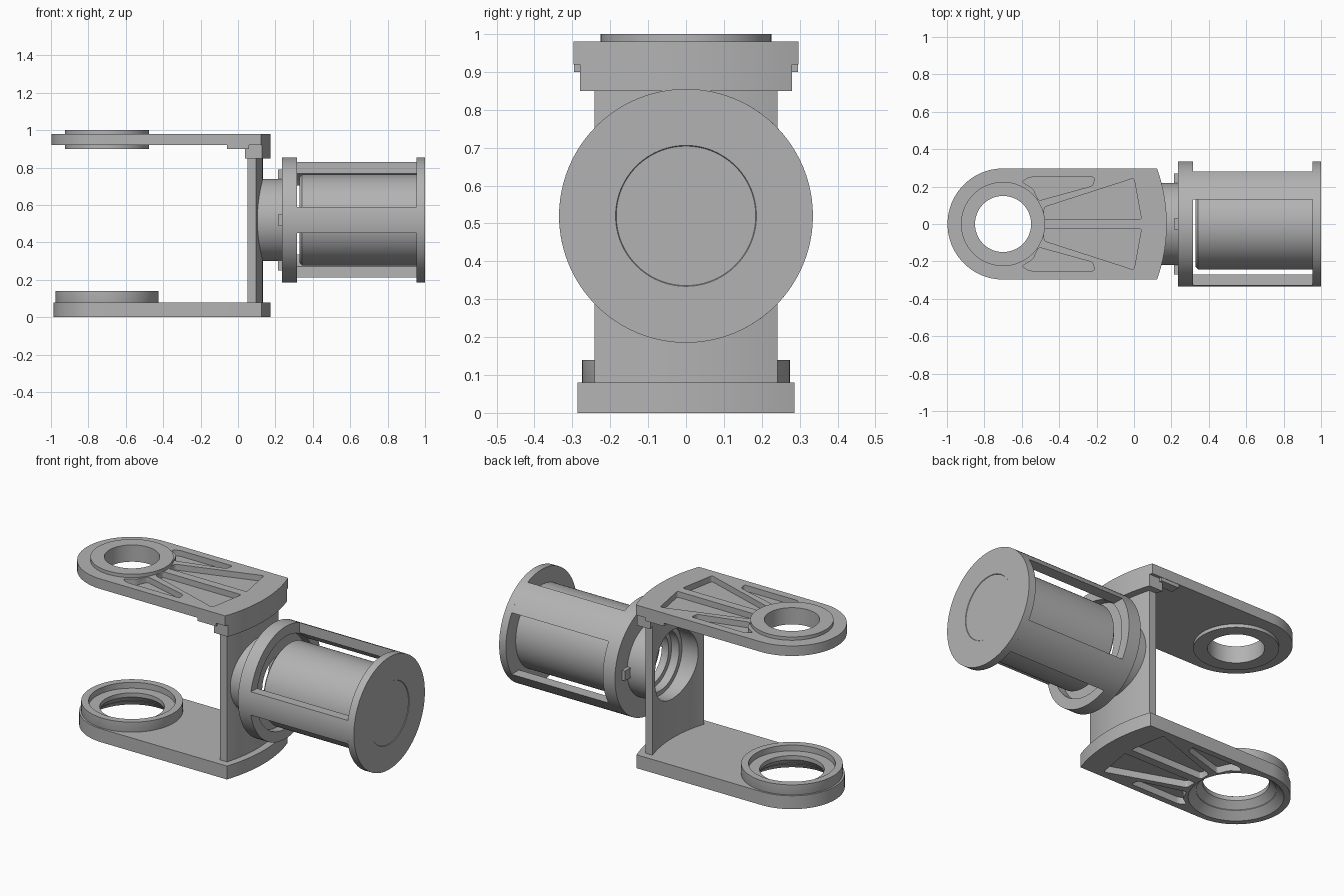
import bpy, bmesh
from math import sin, cos, asin, pi, radians
from mathutils import Vector

if "Cube" in bpy.data.objects:
    bpy.data.objects.remove(bpy.data.objects["Cube"], do_unlink=True)

grey = bpy.data.materials.new("plain grey")
grey.use_nodes = True
grey.diffuse_color = (0.45, 0.45, 0.45, 1)
grey.node_tree.nodes["Principled BSDF"].inputs["Base Color"].default_value = (0.45, 0.45, 0.45, 1)

PIVOT = -0.70   # x of the vertical hinge axis
AXIS_Z = 0.52   # height of the motor axis
END_R = 0.875   # radius of the curved arm ends, about the hinge
WEB_IN, WEB_OUT = 0.79, 0.833


def finish(name, bm):
    bmesh.ops.remove_doubles(bm, verts=bm.verts, dist=1e-5)
    bmesh.ops.recalc_face_normals(bm, faces=bm.faces)
    mesh = bpy.data.meshes.new(name)
    bm.to_mesh(mesh)
    bm.free()
    ob = bpy.data.objects.new(name, mesh)
    bpy.context.collection.objects.link(ob)
    mesh.materials.append(grey)
    return ob


def prism(name, pts, lo, hi, axis="z", rounding=0):
    """Extrude a flat outline along z, or along x (outline is then y, z)."""
    bm = bmesh.new()
    place = (lambda p: (p[0], p[1], lo)) if axis == "z" else (lambda p: (lo, p[0], p[1]))
    bm.faces.new([bm.verts.new(place(p)) for p in pts])
    if rounding:
        bmesh.ops.bevel(bm, geom=bm.verts[:], offset=rounding, segments=4,
                        profile=0.5, affect="VERTICES")
    out = bmesh.ops.extrude_face_region(bm, geom=bm.faces[:])["geom"]
    step = Vector((0, 0, hi - lo)) if axis == "z" else Vector((hi - lo, 0, 0))
    bmesh.ops.translate(bm, vec=step, verts=[v for v in out if isinstance(v, bmesh.types.BMVert)])
    return finish(name, bm)


def lathe(name, profile, axis="z", n=96):
    """Turn a closed (radius, position) profile about the hinge or motor axis."""
    bm = bmesh.new()
    rings = []
    for i in range(n):
        c, s = cos(2 * pi * i / n), sin(2 * pi * i / n)
        if axis == "z":
            rings.append([bm.verts.new((PIVOT + r * c, r * s, h)) for r, h in profile])
        else:
            rings.append([bm.verts.new((h, r * c, AXIS_Z + r * s)) for r, h in profile])
    k = len(profile)
    for i in range(n):
        a, b = rings[i], rings[(i + 1) % n]
        for j in range(k):
            m = (j + 1) % k
            if profile[j][0] == 0 and profile[m][0] == 0:
                continue
            bm.faces.new((a[j], a[m], b[m], b[j]))
    return finish(name, bm)


def cut(ob, *cutters):
    bpy.context.view_layer.objects.active = ob
    for c in cutters:
        mod = ob.modifiers.new("cut", "BOOLEAN")
        mod.operation, mod.solver, mod.object = "DIFFERENCE", "EXACT", c
        bpy.ops.object.modifier_apply(modifier=mod.name)
        bpy.data.objects.remove(c, do_unlink=True)


def arc(radius, half_width, n=24):
    """Points on an arc about the hinge axis, from -y to +y."""
    a = asin(half_width / radius)
    return [(PIVOT + radius * cos(t), radius * sin(t))
            for t in (-a + 2 * a * i / n for i in range(n + 1))]


def arm_outline(r):
    back = [(PIVOT + r * cos(t), r * sin(t))
            for t in (pi / 2 + pi * i / 48 for i in range(49))]
    return back + arc(END_R, r)


def band(r_in, r_out, half_width):
    return arc(r_in, half_width) + arc(r_out, half_width)[::-1]


def pockets(lo, hi, stretch):
    """Mirrored pairs of lightening pockets for an arm."""
    outer = [(-0.60, 0.225), (-0.56, 0.25), (-0.21, 0.25), (-0.22, 0.205), (-0.51, 0.125), (-0.54, 0.19)]
    inner = [(-0.48, 0.025), (0.04, 0.025), (0.0, 0.245), (-0.48, 0.09)]
    return [prism("pocket", [(0.04 + (x - 0.04) * stretch, y * side) for x, y in shape],
                  lo, hi, rounding=0.012)
            for shape in (outer, inner) for side in (1, -1)]


# Upper arm with hinge boss
upper_arm = prism("upper_arm", arm_outline(0.297), 0.92, 0.98)
cut(upper_arm, lathe("bore", [(0, 0.8), (0.18, 0.8), (0.18, 1.1), (0, 1.1)]),
    *pockets(0.945, 1.05, 1.0))
lathe("upper_hinge_boss", [(0.15, 0.9), (0.225, 0.9), (0.225, 1.0), (0.15, 1.0)])

# Lower arm with conical mouth and bearing seat
lower_arm = prism("lower_arm", arm_outline(0.286), 0, 0.08)
cut(lower_arm, lathe("mouth", [(0, -0.01), (0.262, -0.01), (0.21, 0.04), (0.21, 0.2), (0, 0.2)]),
    *pockets(-0.05, 0.04, 0.92))
lathe("lower_bearing_seat", [(0.25, 0.002), (0.262, 0.03), (0.275, 0.07), (0.275, 0.14), (0.235, 0.14),
                             (0.235, 0.105), (0.175, 0.105), (0.175, 0.08)])

# Curved upright web and its upper mounting block
web = prism("upright_web", band(WEB_IN, WEB_OUT, 0.242), 0.07, 0.93)
cut(web, lathe("web_bore", [(0, -0.1), (0.205, -0.1), (0.205, 0.3), (0, 0.3)], "x"))
prism("upper_mount_block", band(WEB_IN, END_R, 0.28), 0.85, 0.93)
for side, label in ((1, "left"), (-1, "right")):
    prism(label + "_stop_tab", [(-0.06, side * 0.24), (0.06, side * 0.24),
                                (0.06, side * 0.295), (-0.06, side * 0.295)], 0.9, 0.925)

# Hollow neck and front flange of the motor housing
lathe("neck", [(0.205, 0.09), (0.22, 0.09), (0.22, 0.25), (0.15, 0.25),
               (0.15, 0.22), (0.178, 0.22), (0.178, 0.17), (0.205, 0.17)], "x")
lathe("front_flange", [(0.15, 0.235), (0.335, 0.235), (0.335, 0.315),
                       (0.275, 0.315), (0.275, 0.265), (0.15, 0.265)], "x")

# Four clips behind the flange
for i in range(4):
    c, s = cos(i * pi / 2), sin(i * pi / 2)
    prism("flange_clip", [(r * c - w * s, AXIS_Z + r * s + w * c)
                          for r, w in ((0.21, -0.03), (0.27, -0.03), (0.27, 0.03), (0.21, 0.03))],
          0.215, 0.24, "x")

# Motor body and end cap with a shallow round panel
lathe("motor_body", [(0, 0.33), (0.23, 0.33), (0.243, 0.342), (0.243, 0.96), (0, 0.96)], "x")
lathe("end_cap", [(0, 0.955), (0.335, 0.955), (0.335, 1.0), (0.186, 1.0),
                  (0.184, 0.997), (0, 0.997)], "x")


# Three housing rails joining flange and cap; angles are measured from +y
def rail(name, outer, inner, side=1, n=10):
    pts = [(0.335, outer[0] + (outer[1] - outer[0]) * i / n) for i in range(n + 1)]
    pts += [(0.28, inner[1] + (inner[0] - inner[1]) * i / n) for i in range(n + 1)]
    prism(name, [(r * cos(radians(a)), AXIS_Z + side * r * sin(radians(a))) for r, a in pts],
          0.31, 0.96, "x")


rail("front_rail", (168, 192), (165.7, 194.3))
rail("upper_back_rail", (33.3, 67.2), (41, 62.3))
rail("lower_back_rail", (33.3, 67.2), (41, 62.3), side=-1)

# Smooth the curved faces and keep edges crisp
bpy.ops.object.select_all(action="DESELECT")
for ob in bpy.context.collection.objects:
    if ob.type == "MESH" and grey.name in ob.data.materials:
        ob.select_set(True)
        bpy.context.view_layer.objects.active = ob
bpy.ops.object.shade_smooth_by_angle(angle=radians(25))
